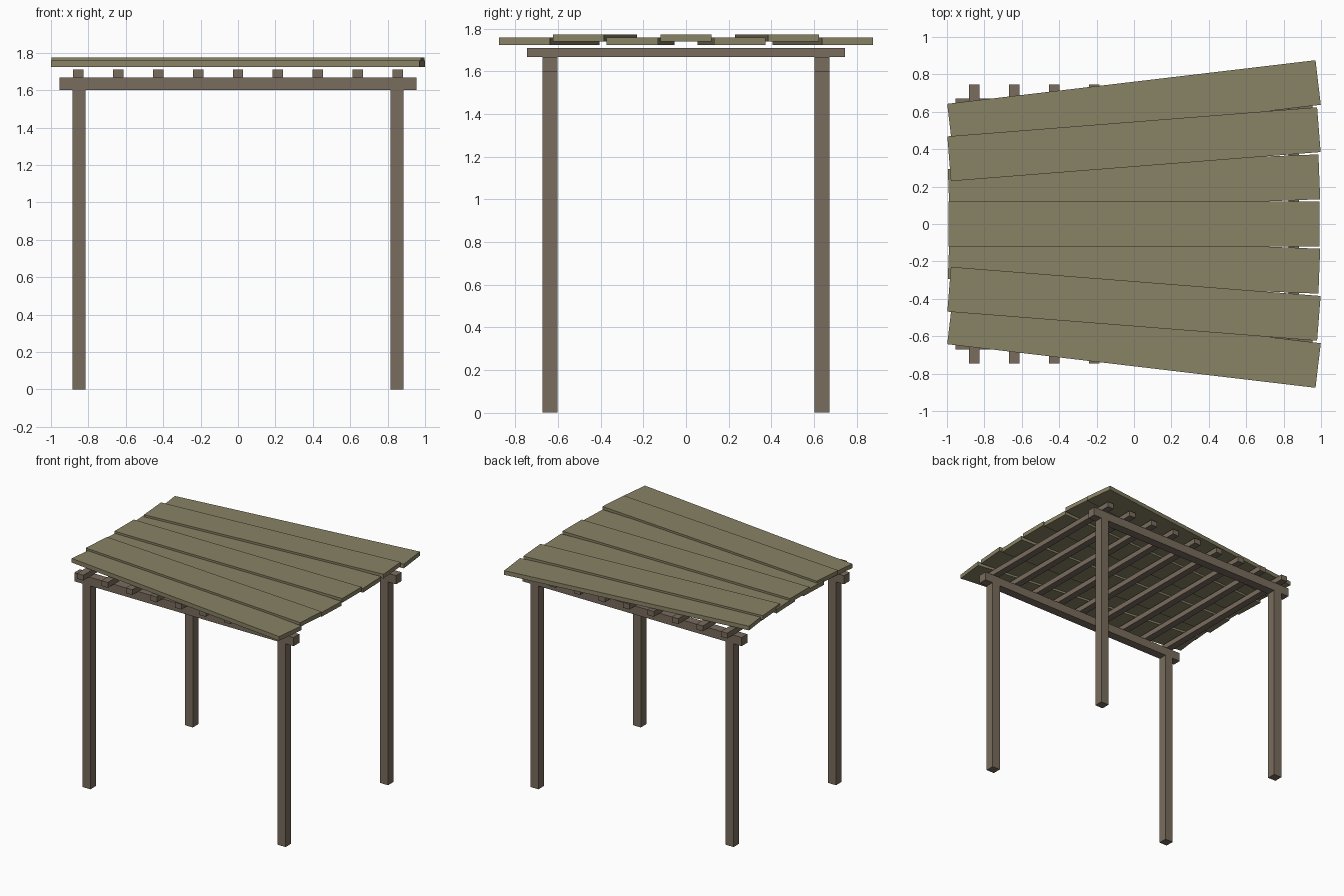
import bpy
from math import radians

cube = bpy.data.objects.get("Cube")
if cube:
    bpy.data.objects.remove(cube, do_unlink=True)


def make_material(name, color):
    mat = bpy.data.materials.new(name)
    mat.use_nodes = True
    mat.diffuse_color = color
    mat.node_tree.nodes["Principled BSDF"].inputs["Base Color"].default_value = color
    return mat


brown = make_material("brown timber", (0.19, 0.15, 0.11, 1))
olive = make_material("olive planks", (0.25, 0.225, 0.13, 1))


def box(name, size, center, mat, angle=0):
    bpy.ops.mesh.primitive_cube_add(size=1, location=center)
    obj = bpy.context.object
    obj.name = name
    obj.scale = size
    bpy.ops.object.transform_apply(location=False, rotation=False, scale=True)
    obj.rotation_euler.z = radians(angle)
    obj.data.materials.append(mat)
    return obj


# Posts and the long beams resting on them
for side, y in (("front", -0.637), ("back", 0.637)):
    for hand, x in (("right", -0.85), ("left", 0.85)):
        box(f"{side}_{hand}_post", (0.07, 0.07, 1.6), (x, y, 0.8), brown)
    box(f"{side}_beam", (1.91, 0.07, 0.068), (0, y, 1.634), brown)

# Nine rafters running front to back
for i in range(-4, 5):
    box(f"rafter_{i + 5}", (0.056, 1.49, 0.042), (i * 0.2133, 0, 1.689), brown)

# Fanned roof planks, alternately low and high
for i in range(-3, 4):
    z = 1.741 if i % 2 else 1.757
    box(f"roof_plank_{i + 4}", (1.983, 0.24, 0.033), (0, i * 0.2133, z), olive, i * 2.25)
